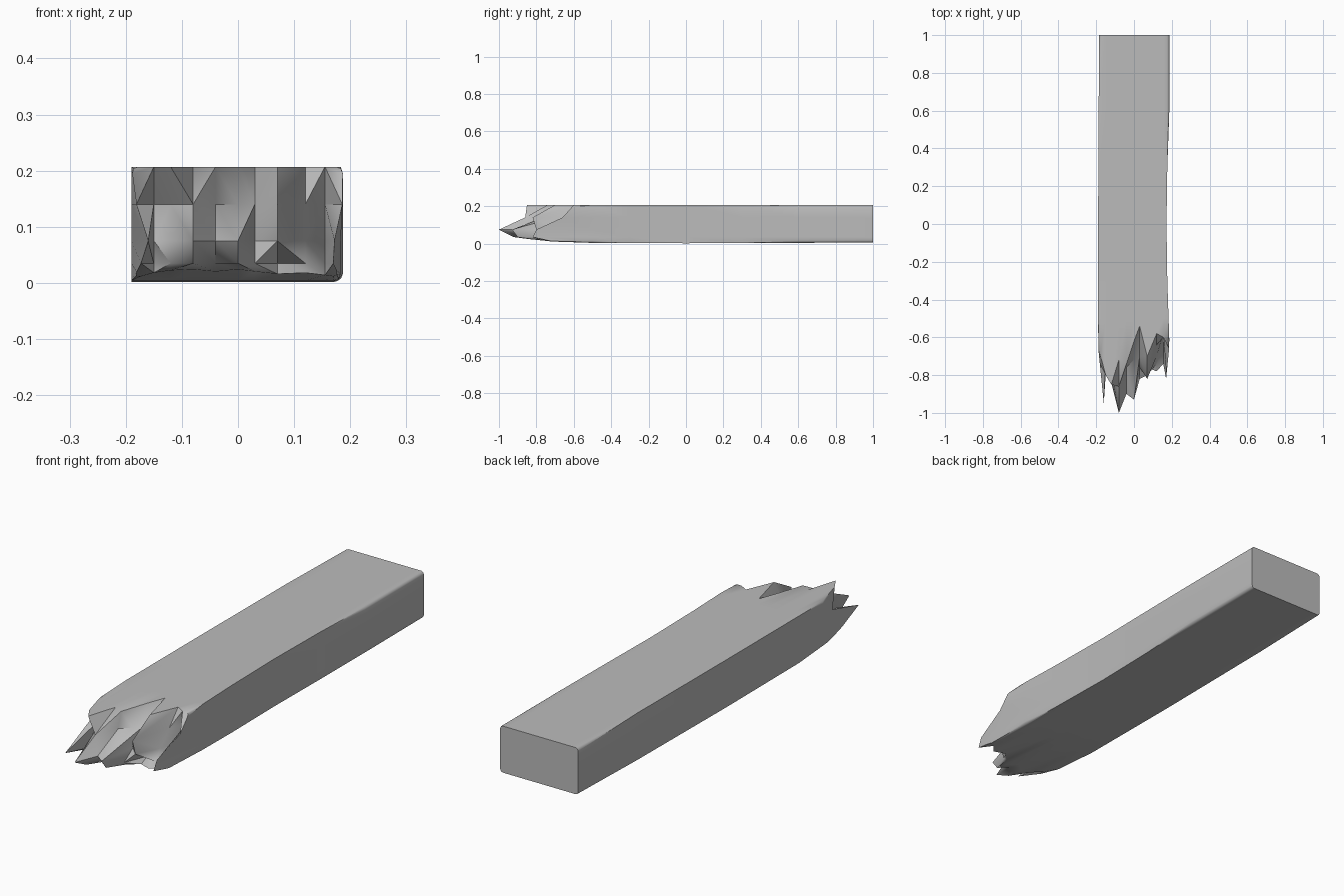
import bpy
import bmesh
import math

cube = bpy.data.objects.get("Cube")
if cube:
    bpy.data.objects.remove(cube, do_unlink=True)

# One plain weathered grey for the whole plank
grey = bpy.data.materials.new("weathered_grey")
grey.use_nodes = True
colour = (0.5, 0.5, 0.5, 1.0)
grey.diffuse_color = colour
grey.node_tree.nodes["Principled BSDF"].inputs["Base Color"].default_value = colour

# Cross-section grid, and how far each splinter reaches forward (hundredths)
COLUMNS = [-0.19, -0.15, -0.12, -0.08, -0.04, 0.0, 0.03, 0.07, 0.12, 0.155, 0.187]
ROWS = [0.002, 0.035, 0.075, 0.14, 0.207]
SPLINTERS = [
    [68, 78, 82, 84, 80, 84, 80, 76, 78, 74, 70],
    [82, 76, 84, 92, 86, 90, 82, 72, 74, 66, 82],
    [95, 80, 82, 100, 90, 93, 76, 80, 70, 60, 80],
    [74, 72, 78, 86, 76, 72, 70, 82, 64, 58, 66],
    [65, 80, 85, 72, 74, 62, 54, 70, 58, 60, 60],
]
LAST_COL = len(COLUMNS) - 1
LAST_ROW = len(ROWS) - 1

# Grid positions around the rim, in order
rim = [(c, 0) for c in range(LAST_COL)]
rim += [(LAST_COL, r) for r in range(LAST_ROW)]
rim += [(c, LAST_ROW) for c in range(LAST_COL, 0, -1)]
rim += [(0, r) for r in range(LAST_ROW, 0, -1)]
corners = [i for i, (c, r) in enumerate(rim) if c in (0, LAST_COL) and r in (0, LAST_ROW)]


def place(c, r, y):
    """Point of the section at y, with the plank's slight waist and tapering splinters."""
    x, z = COLUMNS[c], ROWS[r]
    taper = 0.1 * max(0.0, -y - 0.65)
    if c == LAST_COL:
        x -= 0.015 * math.cos(min(1.0, abs(y) / 0.6) * math.pi / 2) + taper
    elif c == 0:
        x += 0.005 * max(0.0, y) + taper
    if r == 0:
        z += 0.004 * abs(y) + taper
    return x, y, z


bm = bmesh.new()

# Splintered end face
end = {(c, r): bm.verts.new(place(c, r, -reach / 100))
       for r, row in enumerate(SPLINTERS) for c, reach in enumerate(row)}
for r in range(LAST_ROW):
    for c in range(LAST_COL):
        a, b = end[c, r], end[c + 1, r]
        d, e = end[c, r + 1], end[c + 1, r + 1]
        # Split along the ridge so that the splinters stay pointed
        if a.co.y + e.co.y < b.co.y + d.co.y:
            bm.faces.new((a, b, e))
            bm.faces.new((a, e, d))
        else:
            bm.faces.new((a, b, d))
            bm.faces.new((b, e, d))

# Long body, from the sawn end to the splinters
rings = [[bm.verts.new(place(c, r, y)) for c, r in rim] for y in (1.0, 0.6, 0.3, 0.0, -0.3, -0.5)]
rings.append([end[key] for key in rim])
for back, front in zip(rings, rings[1:]):
    for i in range(len(rim)):
        j = (i + 1) % len(rim)
        bm.faces.new((back[i], back[j], front[j], front[i]))
bm.faces.new(rings[0])

# Soften the four long edges
long_edges = [bm.edges.get((back[i], front[i])) for back, front in zip(rings, rings[1:]) for i in corners]
bmesh.ops.bevel(bm, geom=long_edges, offset=0.012, segments=2, profile=0.5, affect="EDGES")
bmesh.ops.recalc_face_normals(bm, faces=bm.faces[:])

mesh = bpy.data.meshes.new("broken_plank")
bm.to_mesh(mesh)
bm.free()
mesh.materials.append(grey)
plank = bpy.data.objects.new("broken_plank", mesh)
bpy.context.collection.objects.link(plank)

bpy.ops.object.select_all(action="DESELECT")
plank.select_set(True)
bpy.context.view_layer.objects.active = plank
bpy.ops.object.shade_smooth_by_angle(angle=math.radians(50))
